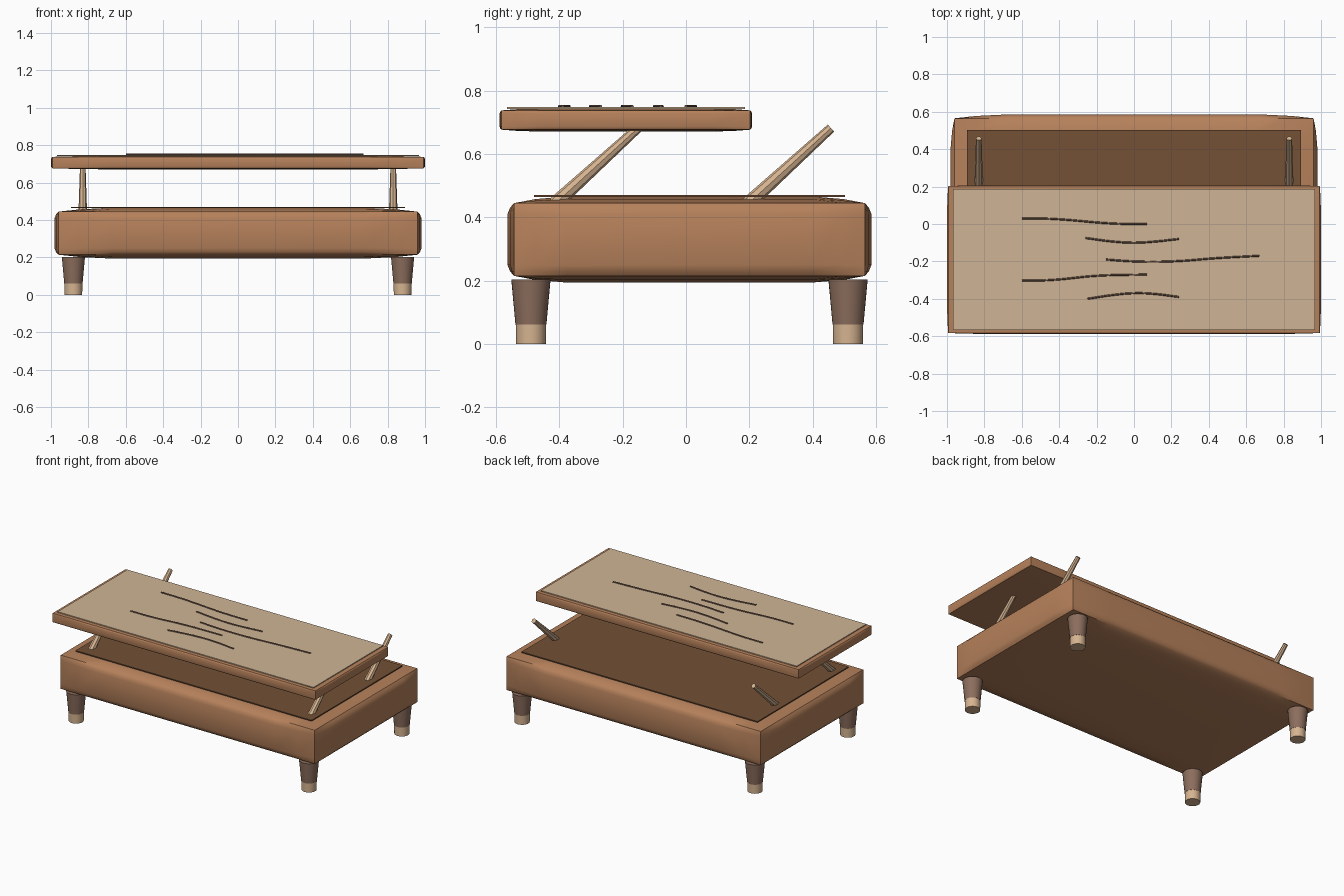
import bpy, bmesh, math
from mathutils import Vector, Matrix

if "Cube" in bpy.data.objects:
    bpy.data.objects.remove(bpy.data.objects["Cube"])


def linear(c):
    c /= 255
    return c / 12.92 if c <= 0.04045 else ((c + 0.055) / 1.055) ** 2.4


def material(name, r, g, b):
    m = bpy.data.materials.new(name)
    col = (linear(r), linear(g), linear(b), 1)
    m.use_nodes = True
    m.diffuse_color = col
    bsdf = m.node_tree.nodes["Principled BSDF"]
    bsdf.inputs["Base Color"].default_value = col
    bsdf.inputs["Roughness"].default_value = 0.7
    return m


TAN = material("tan_brown", 182, 129, 91)
DARK = material("dark_brown", 115, 81, 54)
CREAM = material("pale_beige", 207, 180, 149)
LEG = material("umber", 140, 110, 93)
WOOD = material("light_wood", 214, 180, 145)
GRAIN = material("grain_brown", 112, 88, 72)


def finish(name, bm, mat, smooth=None):
    bmesh.ops.recalc_face_normals(bm, faces=bm.faces)
    me = bpy.data.meshes.new(name)
    bm.to_mesh(me)
    bm.free()
    me.materials.append(mat)
    ob = bpy.data.objects.new(name, me)
    bpy.context.collection.objects.link(ob)
    if smooth:
        bpy.ops.object.select_all(action='DESELECT')
        ob.select_set(True)
        bpy.context.view_layer.objects.active = ob
        bpy.ops.object.shade_smooth_by_angle(angle=math.radians(smooth))
    return ob


# Box with straight edges whose six faces puff outwards
STEPS = [(0, 0), (0.06, 0.6), (0.15, 1), (0.85, 1), (0.94, 0.6), (1, 0)]


def puffed_box(name, lo, hi, puff, mat):
    bm = bmesh.new()
    for axis in range(3):
        a, b = (axis + 1) % 3, (axis + 2) % 3
        for end, sign in ((lo, -1), (hi, 1)):
            grid = []
            for u, wu in STEPS:
                row = []
                for v, wv in STEPS:
                    p = Vector((0, 0, 0))
                    p[axis] = end[axis] + sign * puff * wu * wv
                    p[a] = lo[a] + u * (hi[a] - lo[a])
                    p[b] = lo[b] + v * (hi[b] - lo[b])
                    row.append(bm.verts.new(p))
                grid.append(row)
            for i in range(len(STEPS) - 1):
                for j in range(len(STEPS) - 1):
                    bm.faces.new((grid[i][j], grid[i + 1][j],
                                  grid[i + 1][j + 1], grid[i][j + 1]))
    bmesh.ops.remove_doubles(bm, verts=bm.verts, dist=1e-5)
    return finish(name, bm, mat, 38)


def slab(name, lo, hi, mat):
    lo, hi = Vector(lo), Vector(hi)
    bm = bmesh.new()
    bmesh.ops.create_cube(bm, size=1, matrix=Matrix.Translation((lo + hi) / 2)
                          @ Matrix.Diagonal((*(hi - lo), 1)))
    return finish(name, bm, mat)


def rod(name, p0, p1, r0, r1, sides, mat, smooth=None):
    p0, p1 = Vector(p0), Vector(p1)
    d = p1 - p0
    bm = bmesh.new()
    rot = d.to_track_quat('Z', 'Y').to_matrix().to_4x4()
    bmesh.ops.create_cone(bm, cap_ends=True, segments=sides, radius1=r0, radius2=r1,
                          depth=d.length, matrix=Matrix.Translation((p0 + p1) / 2) @ rot)
    return finish(name, bm, mat, smooth)


# Padded base with its dark inset panel
puffed_box("base", (-0.96, -0.543, 0.215), (0.96, 0.565, 0.445), 0.021, TAN)
slab("storage_panel", (-0.892, -0.48, 0.464), (0.892, 0.502, 0.471), DARK)

# Raised lid and its pale top sheet
puffed_box("lid", (-0.993, -0.583, 0.677), (0.993, 0.203, 0.738), 0.006, TAN)
slab("top_sheet", (-0.967, -0.566, 0.743), (0.967, 0.186, 0.749), CREAM)

# Legs with pale feet, and slanted lid supports
for side, sx in (("left", 1), ("right", -1)):
    for end, y, ys in (("front", -0.49, -0.405), ("back", 0.512, 0.205)):
        x = sx * 0.88
        rod(f"{end}_{side}_leg", (x, y, 0.062), (x, y, 0.203), 0.049, 0.062, 32, LEG, 40)
        rod(f"{end}_{side}_foot", (x, y, 0), (x, y, 0.062), 0.047, 0.048, 32, WOOD, 40)
        x = sx * 0.83
        rod(f"{end}_{side}_support", (x, ys - 0.01, 0.442), (x, ys + 0.253, 0.682),
            0.023, 0.015, 8, WOOD)

# Raised wavy grain lines on the top sheet
LINES = [
    [(-0.6, 0.03), (-0.45, 0.028), (-0.1, 0.002), (0.07, 0)],
    [(-0.26, -0.075), (-0.1, -0.095), (0, -0.1), (0.1, -0.095), (0.24, -0.08)],
    [(-0.15, -0.19), (0, -0.2), (0.2, -0.2), (0.45, -0.182), (0.67, -0.17)],
    [(-0.6, -0.302), (-0.45, -0.3), (-0.2, -0.277), (0.07, -0.27)],
    [(-0.25, -0.4), (-0.1, -0.378), (0, -0.37), (0.1, -0.373), (0.24, -0.39)],
]
for n, pts in enumerate(LINES, 1):
    cu = bpy.data.curves.new(f"grain_line_{n}", 'CURVE')
    cu.dimensions = '3D'
    cu.bevel_depth = 0.005
    cu.bevel_resolution = 1
    cu.resolution_u = 6
    cu.use_fill_caps = True
    sp = cu.splines.new('BEZIER')
    sp.bezier_points.add(len(pts) - 1)
    for bp, (x, y) in zip(sp.bezier_points, pts):
        bp.co = (x, y, 0.751)
        bp.handle_left_type = bp.handle_right_type = 'AUTO'
    cu.materials.append(GRAIN)
    bpy.context.collection.objects.link(bpy.data.objects.new(f"grain_line_{n}", cu))
